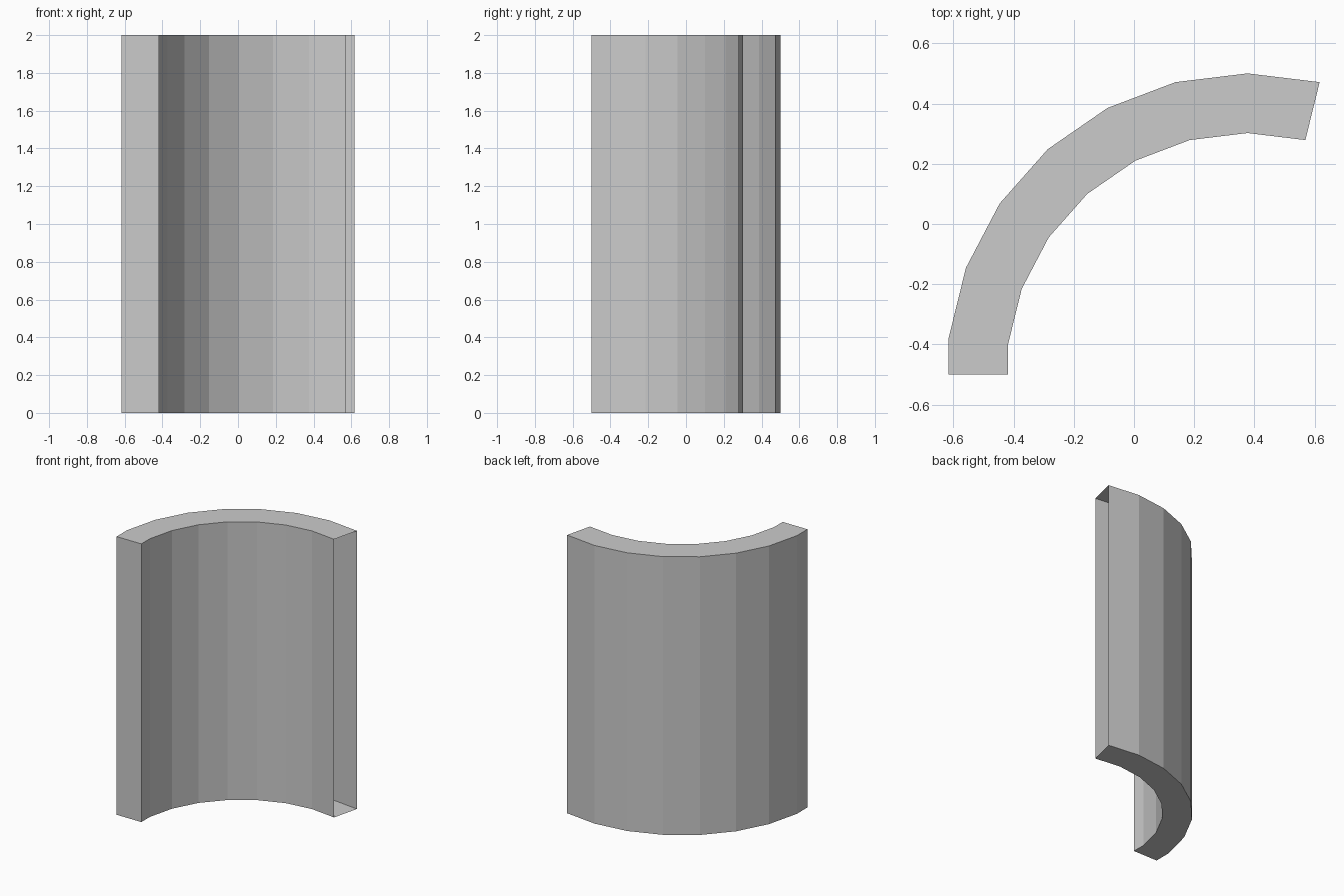
import bpy, bmesh
from math import sin, cos, pi

if "Cube" in bpy.data.objects:
    bpy.data.objects.remove(bpy.data.objects["Cube"])

HEIGHT = 2.0
CX, CY = 0.377, -0.5          # arc centre
STEP = 2 * pi / 26            # flat-sided curve, 26 sides to a full turn


def arc(radius):
    """Arc points from the straight left end round to the right end."""
    pts = [(CX + radius * sin(i * STEP), CY + radius * cos(i * STEP))
           for i in range(-6, 2)]
    return [(pts[0][0], CY)] + pts


bm = bmesh.new()


def column(points, z):
    return [bm.verts.new((x, y, z)) for x, y in points]


outer, inner = arc(1.0), arc(0.802)
ob, ot = column(outer, 0), column(outer, HEIGHT)
ib, it = column(inner, 0), column(inner, HEIGHT)

# Outer wall, inner wall, top and bottom strips
for i in range(len(outer) - 1):
    j = i + 1
    bm.faces.new((ob[j], ob[i], ot[i], ot[j]))
    bm.faces.new((ib[i], ib[j], it[j], it[i]))
    bm.faces.new((ot[j], ot[i], it[i], it[j]))
    bm.faces.new((ob[i], ob[j], ib[j], ib[i]))

# Left end is closed, right end stays open
bm.faces.new((ob[0], ib[0], it[0], ot[0]))

mesh = bpy.data.meshes.new("curved_wall")
bm.to_mesh(mesh)
bm.free()
wall = bpy.data.objects.new("curved_wall", mesh)
bpy.context.collection.objects.link(wall)
